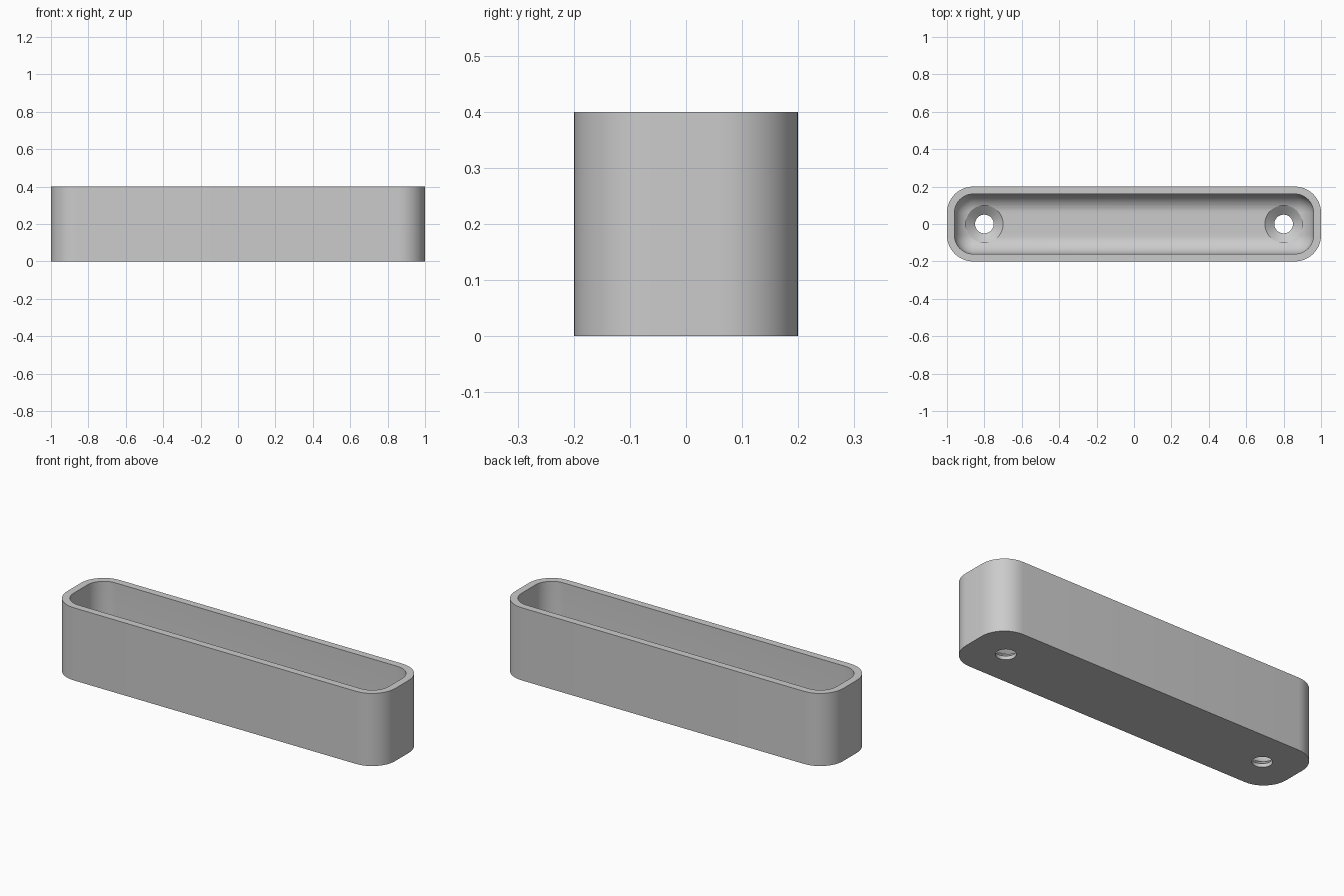
import bpy, bmesh, math

cube = bpy.data.objects.get("Cube")
if cube:
    bpy.data.objects.remove(cube)

HALF_X, HALF_Y, HEIGHT = 1.0, 0.2, 0.4
CORNER, WALL, FLOOR, FILLET = 0.14, 0.04, 0.06, 0.1
SEGMENTS = 12

grey = bpy.data.materials.new("light grey")
grey.use_nodes = True
colour = (0.6, 0.6, 0.6, 1)
grey.diffuse_color = colour
grey.node_tree.nodes["Principled BSDF"].inputs["Base Color"].default_value = colour


def rounded_ring(inset, z):
    """Rounded rectangle, shrunk by inset from the outer outline."""
    r = max(CORNER - inset, 0)
    cx, cy = HALF_X - inset - r, HALF_Y - inset - r
    ring = []
    for q, (sx, sy) in enumerate([(1, 1), (-1, 1), (-1, -1), (1, -1)]):
        for i in range(SEGMENTS + 1):
            a = math.pi / 2 * (q + i / SEGMENTS)
            ring.append((sx * cx + r * math.cos(a), sy * cy + r * math.sin(a), z))
    return ring


def circle_ring(cx, r, z, n=48):
    return [(cx + r * math.cos(math.tau * i / n), r * math.sin(math.tau * i / n), z)
            for i in range(n)]


def loft(bm, rings):
    """Skin the rings in order and cap both ends."""
    loops = [[bm.verts.new(p) for p in ring] for ring in rings]
    n = len(loops[0])
    for a, b in zip(loops, loops[1:]):
        for i in range(n):
            j = (i + 1) % n
            bm.faces.new((a[i], a[j], b[j], b[i]))
    bm.faces.new(loops[0][::-1])
    bm.faces.new(loops[-1])


def finish(bm, name):
    bmesh.ops.remove_doubles(bm, verts=bm.verts, dist=0.0001)
    bmesh.ops.recalc_face_normals(bm, faces=bm.faces)
    mesh = bpy.data.meshes.new(name)
    bm.to_mesh(mesh)
    bm.free()
    mesh.materials.append(grey)
    obj = bpy.data.objects.new(name, mesh)
    bpy.context.collection.objects.link(obj)
    return obj


# Tray: outer wall, flat rim, inner wall and filleted floor
rings = [rounded_ring(0, 0), rounded_ring(0, HEIGHT), rounded_ring(WALL, HEIGHT)]
for i in range(SEGMENTS + 1):
    a = math.pi / 2 * i / SEGMENTS
    rings.append(rounded_ring(WALL + FILLET * (1 - math.cos(a)),
                              FLOOR + FILLET * (1 - math.sin(a))))
bm = bmesh.new()
loft(bm, rings)
tray = finish(bm, "tray")

# Countersunk screw holes
bm = bmesh.new()
for x in (-0.8, 0.8):
    profile = [(0.05, -0.1), (0.05, 0.02), (0.1, 0.06), (0.1, 0.3)]
    loft(bm, [circle_ring(x, r, z) for r, z in profile])
cutter = finish(bm, "screw_hole_cutter")
cutter.hide_render = True

cut = tray.modifiers.new("screw holes", "BOOLEAN")
cut.operation = "DIFFERENCE"
cut.solver = "EXACT"
cut.object = cutter
bpy.ops.object.select_all(action="DESELECT")
bpy.context.view_layer.objects.active = tray
tray.select_set(True)
bpy.ops.object.modifier_apply(modifier=cut.name)
bpy.data.objects.remove(cutter)

# Smooth rounded walls with crisp rims
bpy.ops.object.shade_smooth_by_angle(angle=math.radians(30))
